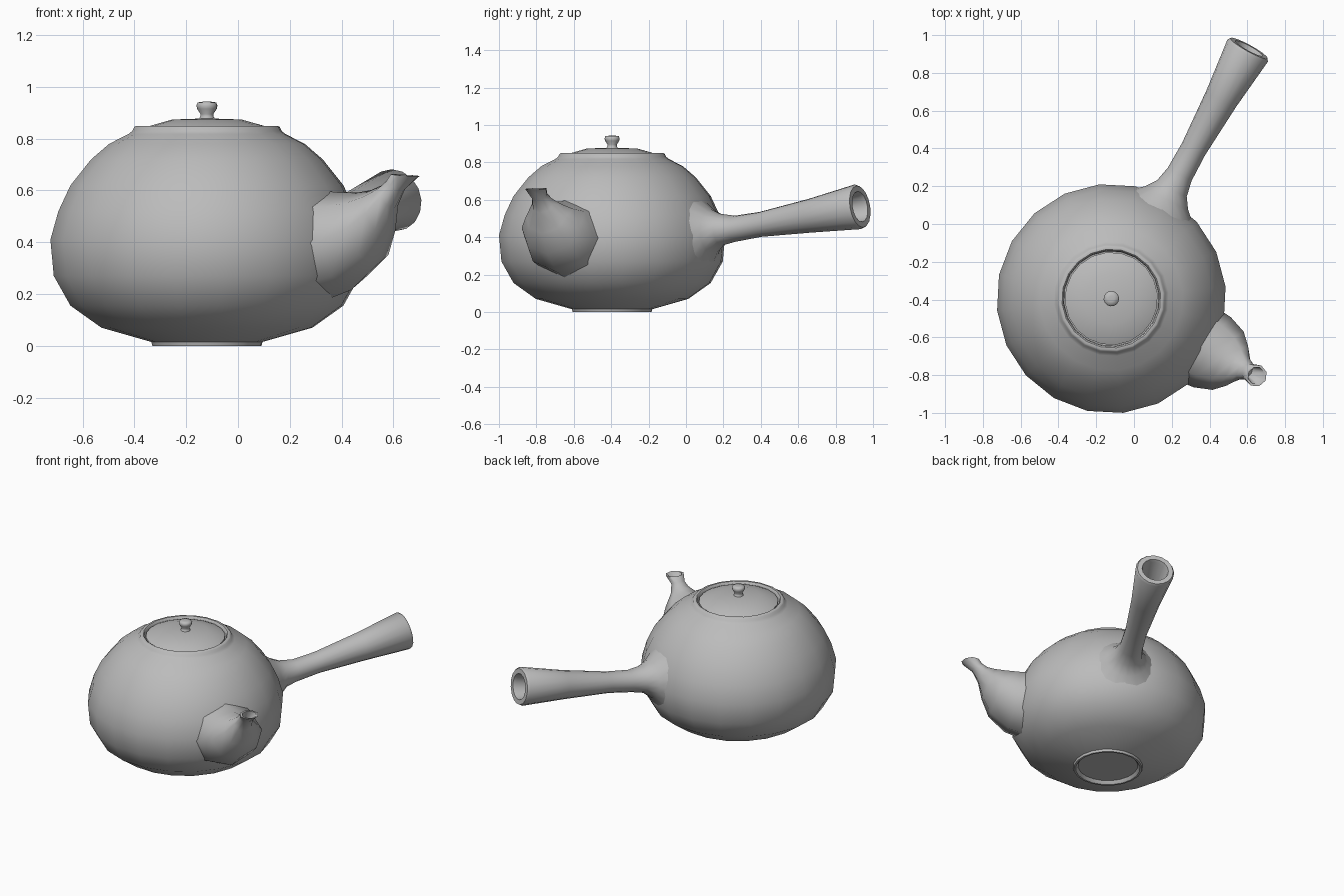
import bpy
import bmesh
import math
from mathutils import Vector

cube = bpy.data.objects.get("Cube")
if cube:
    bpy.data.objects.remove(cube, do_unlink=True)

CENTRE = Vector((-0.12, -0.395, 0))

clay = bpy.data.materials.new("grey_clay")
clay.use_nodes = True
clay.diffuse_color = (0.5, 0.5, 0.5, 1)
clay.node_tree.nodes["Principled BSDF"].inputs["Base Color"].default_value = clay.diffuse_color


def skin(name, rings, sharp):
    """Join a row of equal rings of points into one closed, smooth surface."""
    bm = bmesh.new()
    loops = [[bm.verts.new(p) for p in ring] for ring in rings]
    n = len(loops[0])
    for a, b in zip(loops, loops[1:]):
        for i in range(n):
            j = (i + 1) % n
            bm.faces.new((a[i], a[j], b[j], b[i]))
    bm.faces.new(loops[0][::-1])
    bm.faces.new(loops[-1])
    bmesh.ops.recalc_face_normals(bm, faces=bm.faces)
    mesh = bpy.data.meshes.new(name)
    bm.to_mesh(mesh)
    bm.free()
    mesh.materials.append(clay)
    obj = bpy.data.objects.new(name, mesh)
    bpy.context.collection.objects.link(obj)
    bpy.ops.object.select_all(action='DESELECT')
    obj.select_set(True)
    bpy.context.view_layer.objects.active = obj
    bpy.ops.object.shade_smooth_by_angle(angle=math.radians(sharp))
    return obj


def lathe(name, profile, sides, sharp=45):
    """Turn a (radius, height) profile around the pot's axis."""
    angles = [math.tau * i / sides + math.radians(6) for i in range(sides)]
    rings = [[CENTRE + Vector((r * math.cos(a), r * math.sin(a), z)) for a in angles]
             for r, z in profile]
    return skin(name, rings, sharp)


def tube(name, heading, sections, sides, sharp=50):
    """Loft along a heading; each section is (top point, bottom point, half width)."""
    a = math.radians(heading)
    out = Vector((math.cos(a), math.sin(a), 0))
    side = Vector((-math.sin(a), math.cos(a), 0))
    rings = []
    for (s1, z1), (s2, z2), w in sections:
        top = CENTRE + out * s1 + Vector((0, 0, z1))
        low = CENTRE + out * s2 + Vector((0, 0, z2))
        mid, half = (top + low) / 2, (top - low) / 2
        rings.append([mid + half * math.cos(t) + side * w * math.sin(t)
                      for t in (math.tau * i / sides for i in range(sides))])
    return skin(name, rings, sharp)


# Round body with recessed foot and raised rim
lathe("body", [
    (0.185, 0.02), (0.195, 0.005), (0.2, 0), (0.212, 0), (0.216, 0.015),
    (0.41, 0.07), (0.53, 0.155), (0.595, 0.27), (0.608, 0.41), (0.577, 0.52),
    (0.53, 0.62), (0.45, 0.72), (0.38, 0.78), (0.305, 0.818), (0.29, 0.83),
    (0.283, 0.845), (0.275, 0.85), (0.262, 0.85), (0.255, 0.843), (0.252, 0.815)], 20)

# Lid
lathe("lid", [(0.246, 0.815), (0.246, 0.838), (0.22, 0.85), (0.135, 0.874), (0.02, 0.878)], 20)

# Knob on the lid
lathe("lid_knob", [
    (0.034, 0.872), (0.026, 0.885), (0.025, 0.895), (0.038, 0.915),
    (0.041, 0.928), (0.036, 0.94), (0.015, 0.943)], 14, 70)

# Side handle, flared into the body, with a hollow end
tube("handle", 61.2, [
    ((0.52, 0.61), (0.57, 0.23), 0.2),
    ((0.6, 0.55), (0.615, 0.31), 0.13),
    ((0.66, 0.525), (0.67, 0.355), 0.09),
    ((0.75, 0.515), (0.75, 0.375), 0.072),
    ((0.9, 0.535), (0.91, 0.402), 0.069),
    ((1.2, 0.605), (1.22, 0.425), 0.09),
    ((1.48, 0.682), (1.515, 0.443), 0.122),
    ((1.495, 0.675), (1.53, 0.452), 0.113),
    ((1.5, 0.645), (1.525, 0.482), 0.083),
    ((1.48, 0.635), (1.505, 0.482), 0.077),
    ((1.25, 0.57), (1.27, 0.46), 0.055)], 16)

# Spout, wide at the body and narrowing to a lipped mouth
tube("spout", -28, [
    ((0.5, 0.6), (0.5, 0.17), 0.22),
    ((0.58, 0.592), (0.63, 0.215), 0.21),
    ((0.66, 0.592), (0.74, 0.31), 0.175),
    ((0.72, 0.602), (0.79, 0.42), 0.12),
    ((0.765, 0.62), (0.82, 0.53), 0.065),
    ((0.79, 0.64), (0.86, 0.6), 0.046),
    ((0.81, 0.663), (0.925, 0.655), 0.06),
    ((0.825, 0.663), (0.912, 0.655), 0.047),
    ((0.81, 0.615), (0.84, 0.585), 0.028)], 8, 60)
